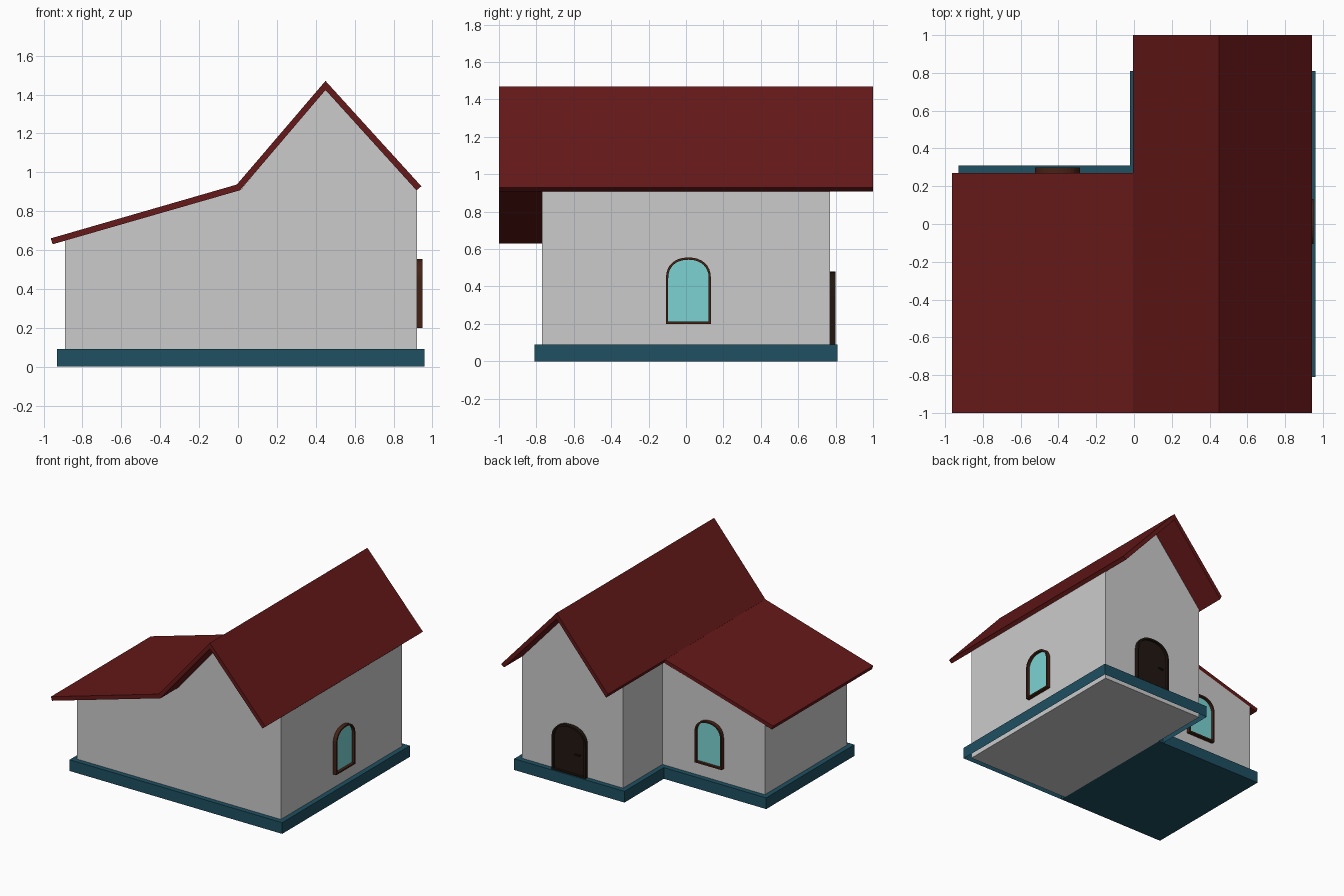
import bpy, bmesh
from math import sin, cos, pi
from mathutils import Matrix, Vector

if "Cube" in bpy.data.objects:
    bpy.data.objects.remove(bpy.data.objects["Cube"])


def material(name, rgb):
    m = bpy.data.materials.new(name)
    m.diffuse_color = (*rgb, 1)
    m.use_nodes = True
    m.node_tree.nodes["Principled BSDF"].inputs["Base Color"].default_value = m.diffuse_color
    return m


RED = material("roof_red", (0.13, 0.009, 0.009))
TEAL = material("base_teal", (0.013, 0.08, 0.12))
GLASS = material("glass", (0.2, 0.65, 0.65))
BROWN = material("frame_brown", (0.06, 0.016, 0.008))
DARK = material("door_dark", (0.015, 0.008, 0.005))


def finish(name, bm, mat=None):
    bmesh.ops.recalc_face_normals(bm, faces=bm.faces)
    me = bpy.data.meshes.new(name)
    bm.to_mesh(me)
    bm.free()
    ob = bpy.data.objects.new(name, me)
    bpy.context.collection.objects.link(ob)
    if mat:
        me.materials.append(mat)
    return ob


def prism(name, pts, d0, d1, frame, mat=None):
    """Extrude a 2D outline from depth d0 to d1 in the given frame."""
    bm = bmesh.new()
    a, b = ([bm.verts.new(frame @ Vector((u, v, d))) for u, v in pts] for d in (d0, d1))
    bm.faces.new(a)
    bm.faces.new(b)
    for i in range(len(a)):
        j = (i + 1) % len(a)
        bm.faces.new((a[i], a[j], b[j], b[i]))
    return finish(name, bm, mat)


def ring(name, outer, inner, d0, d1, frame, mat):
    """Extruded band between two outlines of equal length."""
    bm = bmesh.new()
    loops = [[bm.verts.new(frame @ Vector((u, v, d))) for u, v in pts]
             for pts, d in ((outer, d0), (outer, d1), (inner, d1), (inner, d0))]
    n = len(outer)
    for k in range(4):
        p, q = loops[k], loops[(k + 1) % 4]
        for i in range(n):
            j = (i + 1) % n
            bm.faces.new((p[i], p[j], q[j], q[i]))
    return finish(name, bm, mat)


def box(name, lo, hi, mat=None, open_bottom=False):
    bm = bmesh.new()
    bmesh.ops.create_cube(bm, size=1)
    for v in bm.verts:
        v.co = [l + (c + 0.5) * (h - l) for c, l, h in zip(v.co, lo, hi)]
    ob_faces = [f for f in bm.faces if f.calc_center_median().z < lo[2] + 1e-4]
    finish_bm = bm
    if open_bottom:
        bmesh.ops.delete(finish_bm, geom=ob_faces, context='FACES_ONLY')
    return finish(name, finish_bm, mat)


def arch(w, h, rise, inset=0.0, n=16):
    """Outline with straight sides and a rounded, slightly squared top."""
    a, r = w / 2 - inset, rise - inset
    pts = [(-a, inset), (a, inset)]
    for i in range(n + 1):
        t = pi * i / n
        c, s = cos(t), abs(sin(t))
        pts.append((a * abs(c) ** 0.9 * (1 if c > 0 else -1), h - rise + r * s ** 0.9))
    return pts


def wall_frame(origin, u, d):
    m = Matrix((u, (0, 0, 1), d)).transposed().to_4x4()
    m.translation = origin
    return m


# frame whose outlines are (x, z) and depth is y
XZ = wall_frame((0, 0, 0), (1, 0, 0), (0, 1, 0))

# walls
prism("main_walls", [(0.02, 0), (0.92, 0), (0.92, 0.91), (0.45, 1.425), (0.02, 0.918)],
      -0.77, 0.77, XZ)
prism("wing_walls", [(-0.89, 0.05), (0.02, 0.05), (0.02, 0.915), (-0.89, 0.65)],
      -0.77, 0.27, XZ)

# plinth: hollow below the main block, solid below the wing
box("main_base", (-0.02, -0.81, 0), (0.96, 0.81, 0.09), TEAL, open_bottom=True)
box("wing_base", (-0.93, -0.81, 0), (0.02, 0.31, 0.09), TEAL)

# roofs
prism("main_roof", [(-0.005, 0.938), (0.01, 0.907), (0.45, 1.423), (0.918, 0.907),
                    (0.943, 0.928), (0.45, 1.47)], -1, 1, XZ, RED)
prism("wing_roof", [(-0.963, 0.66), (-0.953, 0.63), (0.012, 0.908), (0.005, 0.94)],
      -1, 0.27, XZ, RED)

# windows
right_side = wall_frame((0.92, 0.013, 0.2), (0, 1, 0), (1, 0, 0))
wing_back = wall_frame((-0.405, 0.27, 0.2), (-1, 0, 0), (0, 1, 0))
for label, fr in (("right", right_side), ("wing", wing_back)):
    ring(label + "_window_frame", arch(0.24, 0.355, 0.11), arch(0.24, 0.355, 0.11, 0.012),
         -0.01, 0.03, fr, BROWN)
    prism(label + "_window_pane", arch(0.24, 0.355, 0.11, 0.008), -0.01, 0.008, fr, GLASS)

# door with frame and handle
door = wall_frame((0.485, 0.77, 0.085), (-1, 0, 0), (0, 1, 0))
ring("door_frame", arch(0.30, 0.395, 0.13), arch(0.30, 0.395, 0.13, 0.014),
     -0.01, 0.03, door, DARK)
prism("door_panel", arch(0.30, 0.395, 0.13, 0.01), -0.01, 0.012, door, DARK)
box("door_handle_stem", (0.385, 0.775, 0.255), (0.395, 0.80, 0.265), DARK)
box("door_handle_lever", (0.385, 0.792, 0.255), (0.43, 0.80, 0.265), DARK)
